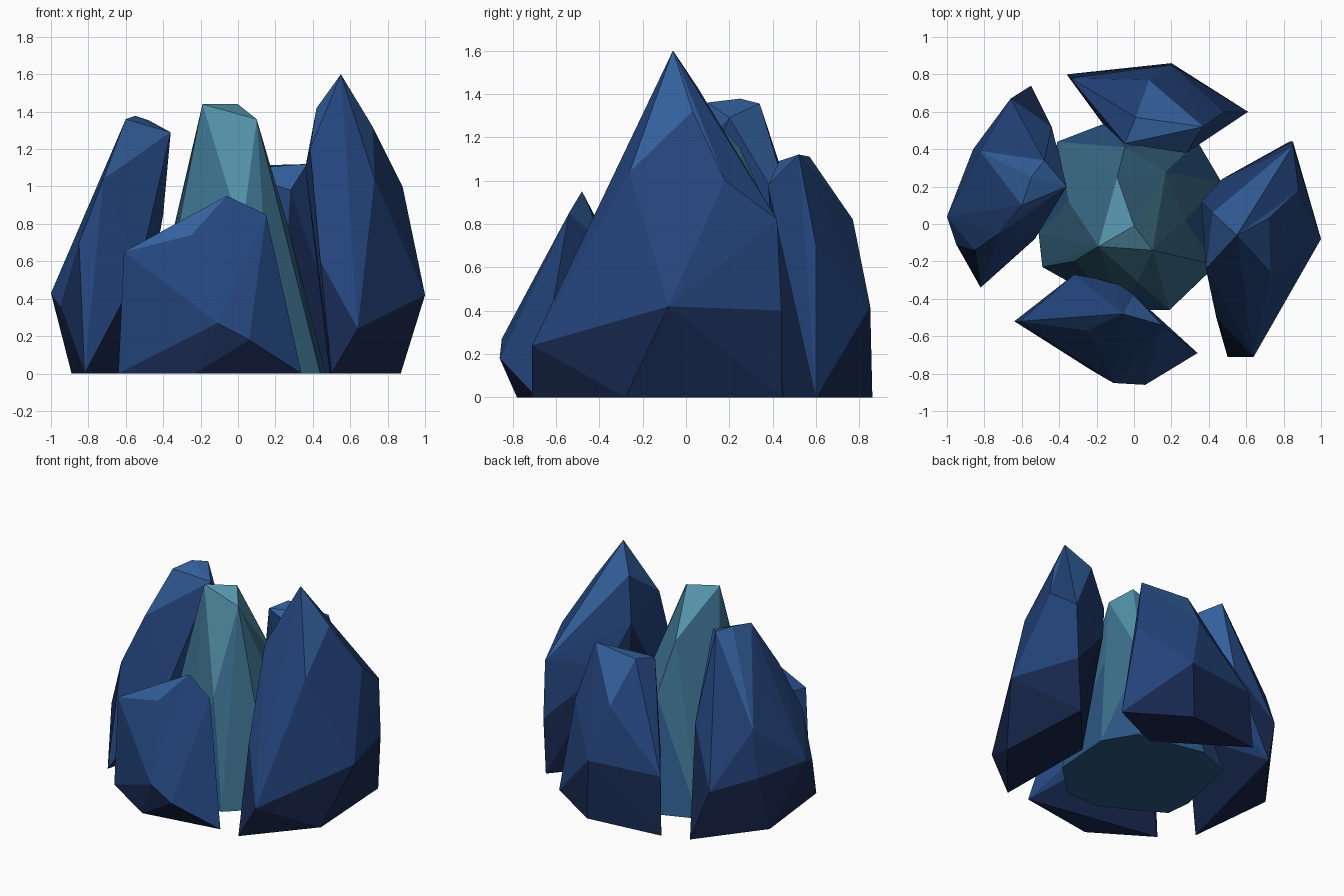
import bpy, bmesh


def material(name, rgb):
    m = bpy.data.materials.new(name)
    m.diffuse_color = (*rgb, 1)
    return m


# colours run from dark base to bright tip
BLUE = [material("blue_base", (0.009, 0.022, 0.08)),
        material("blue_body", (0.017, 0.058, 0.20)),
        material("blue_tip", (0.034, 0.12, 0.34))]
TEAL = [material("teal_base", (0.025, 0.10, 0.24)),
        material("teal_body", (0.045, 0.16, 0.26)),
        material("teal_tip", (0.09, 0.29, 0.40))]


def crystal(name, points, mats):
    """Faceted shard: the hull of a few corner points, coloured by height."""
    bm = bmesh.new()
    for p in points:
        bm.verts.new(p)
    res = bmesh.ops.convex_hull(bm, input=bm.verts[:])
    loose = set(res["geom_interior"]) | set(res["geom_unused"])
    bmesh.ops.delete(bm, geom=[v for v in loose if isinstance(v, bmesh.types.BMVert)],
                     context="VERTS")
    bmesh.ops.recalc_face_normals(bm, faces=bm.faces[:])
    top = max(v.co.z for v in bm.verts)
    for f in bm.faces:
        h = f.calc_center_median().z / top
        f.material_index = 0 if h < 0.3 else 1 if h < 0.8 else 2
        f.smooth = False
    me = bpy.data.meshes.new(name)
    bm.to_mesh(me)
    bm.free()
    for m in mats:
        me.materials.append(m)
    ob = bpy.data.objects.new(name, me)
    bpy.context.collection.objects.link(ob)
    return ob


# central crystal: wide base, tapering waist, small slanted tip
crystal("center_crystal", [
    (-.49, -.23, 0), (-.51, -.05, 0), (-.41, .44, 0), (-.15, .54, 0),
    (.34, .44, 0), (.47, .22, 0), (.44, -.22, 0), (.19, -.46, 0), (-.08, -.46, 0),
    (.27, .02, .78), (.17, .28, .75), (-.05, .41, .8), (-.35, .12, .75),
    (-.32, -.2, .78), (.02, -.31, .75),
    (-.09, .25, 1.15), (0, -.01, 1.44), (-.19, -.12, 1.44), (.1, -.14, 1.36)], TEAL)

# right shard: tallest, with a pointed tip
crystal("right_shard", [
    (.50, -.71, 0), (.64, -.71, .24), (.87, -.28, 0), (.83, .44, 0), (.49, .05, 0),
    (1.0, -.08, .42), (.85, .44, .4), (.85, .42, .82), (.88, .18, 1.0),
    (.73, -.26, 1.04), (.72, .03, 1.32), (.55, -.06, 1.6),
    (.42, .06, 1.42), (.36, .12, 1.1), (.385, -.24, 1.2), (.44, -.50, .6),
    (.47, .24, .8)], BLUE)

# left shard: tall, with a sloped top
crystal("left_shard", [
    (-.55, .74, 0), (-.89, .30, 0), (-.82, -.34, 0),
    (-1.0, .04, .43), (-.95, -.11, .36), (-.86, .40, .40), (-.66, .67, .35),
    (-.82, .39, .74), (-.85, -.14, .70), (-.72, -.05, 1.04),
    (-.74, .2, 1.0), (-.60, .10, 1.36), (-.55, .25, 1.378), (-.48, .34, 1.355),
    (-.36, .20, 1.29), (-.40, .17, .85), (-.44, .52, .75), (-.53, -.08, .55)], BLUE)

# back shard: medium, with a flat wedge top
crystal("back_shard", [
    (-.36, .80, 0), (.20, .86, 0), (.61, .60, 0), (.22, .42, 0),
    (.20, .85, .42), (.08, .77, .82), (.48, .60, .7), (-.17, .54, .5),
    (-.34, .78, .42), (-.22, .71, .64),
    (.37, .52, 1.12), (.01, .57, 1.11), (-.05, .43, 1.09), (.28, .38, .98)], BLUE)

# front shard: shortest, with a gabled top
crystal("front_shard", [
    (-.64, -.52, 0), (.34, -.69, 0), (-.23, -.78, 0),
    (.06, -.86, .18), (-.11, -.85, .27), (-.06, -.68, .58),
    (-.32, -.27, .55), (-.10, -.31, .6), (.0, -.38, .7),
    (-.61, -.52, .65), (-.06, -.48, .95), (.15, -.54, .85), (-.25, -.57, .74)], BLUE)
